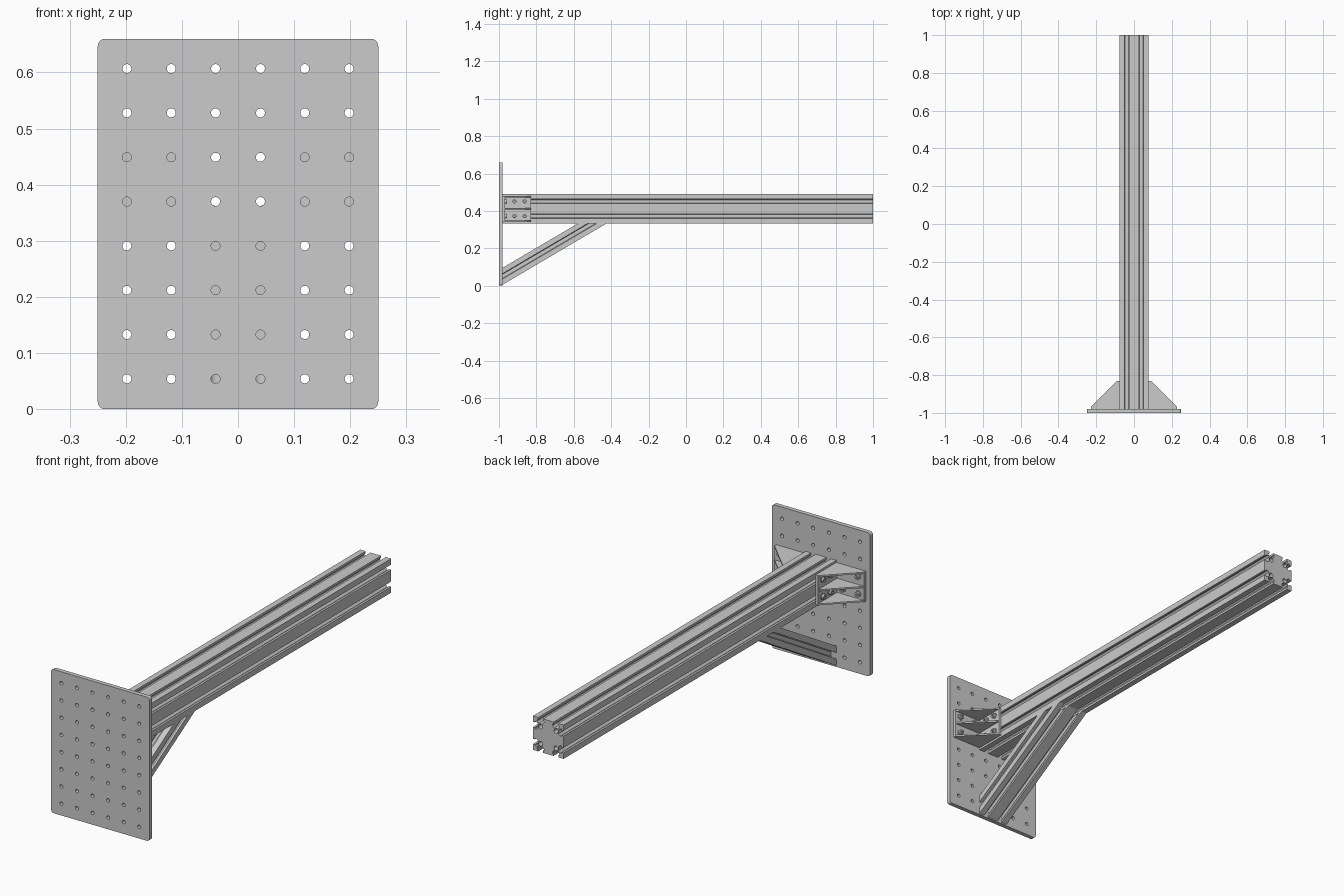
import bpy, bmesh
from math import sin, cos, pi, radians, tan
from mathutils import Vector

if "Cube" in bpy.data.objects:
    bpy.data.objects.remove(bpy.data.objects["Cube"])

M = 0.039            # half of one extrusion module
BEAM_Z = 0.4115
PLATE_Y = -0.98      # rear face of the wall plate


def circle(u, v, r, n=20):
    return [(u + r * cos(2 * pi * i / n), v + r * sin(2 * pi * i / n)) for i in range(n)]


def prism(name, loops, place, w0, w1):
    """Fill outline + hole loops, extrude from w0 to w1, map (u, v, w) to world."""
    cu = bpy.data.curves.new(name, 'CURVE')
    cu.dimensions = '2D'
    cu.fill_mode = 'BOTH'
    cu.extrude = 0.5
    for loop in loops:
        sp = cu.splines.new('POLY')
        sp.points.add(len(loop) - 1)
        for p, (u, v) in zip(sp.points, loop):
            p.co = (u, v, 0, 1)
        sp.use_cyclic_u = True
    tmp = bpy.data.objects.new(name + "_tmp", cu)
    bpy.context.collection.objects.link(tmp)
    dg = bpy.context.evaluated_depsgraph_get()
    me = bpy.data.meshes.new_from_object(tmp.evaluated_get(dg))
    bpy.data.objects.remove(tmp)
    bpy.data.curves.remove(cu)
    me.name = name
    bm = bmesh.new()
    bm.from_mesh(me)
    for v in bm.verts:
        v.co = place(v.co.x, v.co.y, w1 if v.co.z > 0 else w0)
    bmesh.ops.remove_doubles(bm, verts=bm.verts, dist=1e-5)
    bmesh.ops.recalc_face_normals(bm, faces=bm.faces)
    bm.to_mesh(me)
    bm.free()
    ob = bpy.data.objects.new(name, me)
    bpy.context.collection.objects.link(ob)
    return ob


def slot_profile(nx, ny):
    """T-slot outline of nx by ny modules, with a core hole in each module."""
    a, b = nx * M, ny * M
    corners = [Vector(c) for c in ((a, b), (-a, b), (-a, -b), (a, -b))]
    slot = [(-.012, 0), (-.012, .010), (-.017, .010), (-.017, .018), (-.009, .026)]
    slot += [(-s, d) for s, d in reversed(slot)]
    outline = []
    for i, p in enumerate(corners):
        q = corners[(i + 1) % 4]
        t = (q - p).normalized()
        inward = Vector((-t.y, t.x))
        outline.append(tuple(p))
        for k in range(nx if i % 2 == 0 else ny):
            c = p + t * M * (2 * k + 1)
            outline += [tuple(c + t * s + inward * d) for s, d in slot]
    holes = [circle(-a + M * (2 * i + 1), -b + M * (2 * j + 1), 0.0105)
             for i in range(nx) for j in range(ny)]
    return [outline] + holes


# Wall plate with rounded corners and a grid of holes
W, H, R = 0.25, 0.66, 0.013
rounded = []
for cx, cz, start in ((W - R, H - R, 0), (R - W, H - R, 90), (R - W, R, 180), (W - R, R, 270)):
    for k in range(7):
        t = radians(start + 15 * k)
        rounded.append((cx + R * cos(t), cz + R * sin(t)))
grid = [circle(s * x, 0.054 + 0.079 * j, 0.008)
        for x in (0.04, 0.119, 0.198) for s in (-1, 1) for j in range(8)]
prism("wall_plate", [rounded] + grid, lambda u, v, w: Vector((u, w, v)), -1.0, PLATE_Y)

# Main cantilever beam
prism("beam", slot_profile(2, 2), lambda u, v, w: Vector((u, w, BEAM_Z + v)), PLATE_Y, 1.0)

# Diagonal strut, cut flush to the plate and to the beam's underside
ANG = radians(30.5)
UNDER = BEAM_Z - 2 * M
FOOT_Z = 0.051


def place_strut(u, v, w):
    z0 = FOOT_Z + v / cos(ANG)
    if w == 0:
        return Vector((u, PLATE_Y, z0))
    return Vector((u, PLATE_Y + (UNDER - z0) / tan(ANG), UNDER))


prism("strut", slot_profile(2, 1), place_strut, 0, 1)

# Ribbed corner brackets on both sides of the beam, with bolts
X0, T, L = 2 * M, 0.012, 0.15
Z0, Z1 = 0.343, 0.480
angle = [(0, 0), (L, 0), (L, T), (T, T), (T, L), (0, L)]
rib = [(0, 0), (L, 0), (L, T), (T, L), (0, L)]
for s, side in ((-1, "left"), (1, "right")):
    def flat(u, v, w):
        return Vector((s * (X0 + u), PLATE_Y + v, w))

    def on_plate(u, v, w):
        return Vector((s * u, PLATE_Y + w, v))

    def on_beam(u, v, w):
        return Vector((s * (X0 + w), u, v))

    prism(side + "_bracket_angle", [angle], flat, Z0, Z1)
    for i, z in enumerate((Z0, 0.408, Z1 - 0.007)):
        prism(f"{side}_bracket_rib_{i}", [rib], flat, z, z + 0.007)
    for z in (0.372, 0.451):
        for x in (0.119, 0.198):
            prism(side + "_plate_washer", [circle(x, z, 0.015)], on_plate, T, T + 0.003)
            prism(side + "_plate_bolt", [circle(x, z, 0.011), circle(x, z, 0.005, 6)],
                  on_plate, T + 0.003, T + 0.012)
        for y in (-0.917, -0.863):
            prism(side + "_beam_washer", [circle(y, z, 0.015)], on_beam, T, T + 0.003)
            prism(side + "_beam_bolt", [circle(y, z, 0.011), circle(y, z, 0.005, 6)],
                  on_beam, T + 0.003, T + 0.012)

# Smooth round walls, keep hard edges
for ob in bpy.context.scene.objects:
    ob.select_set(True)
    bpy.context.view_layer.objects.active = ob
bpy.ops.object.shade_smooth_by_angle(angle=radians(25))
